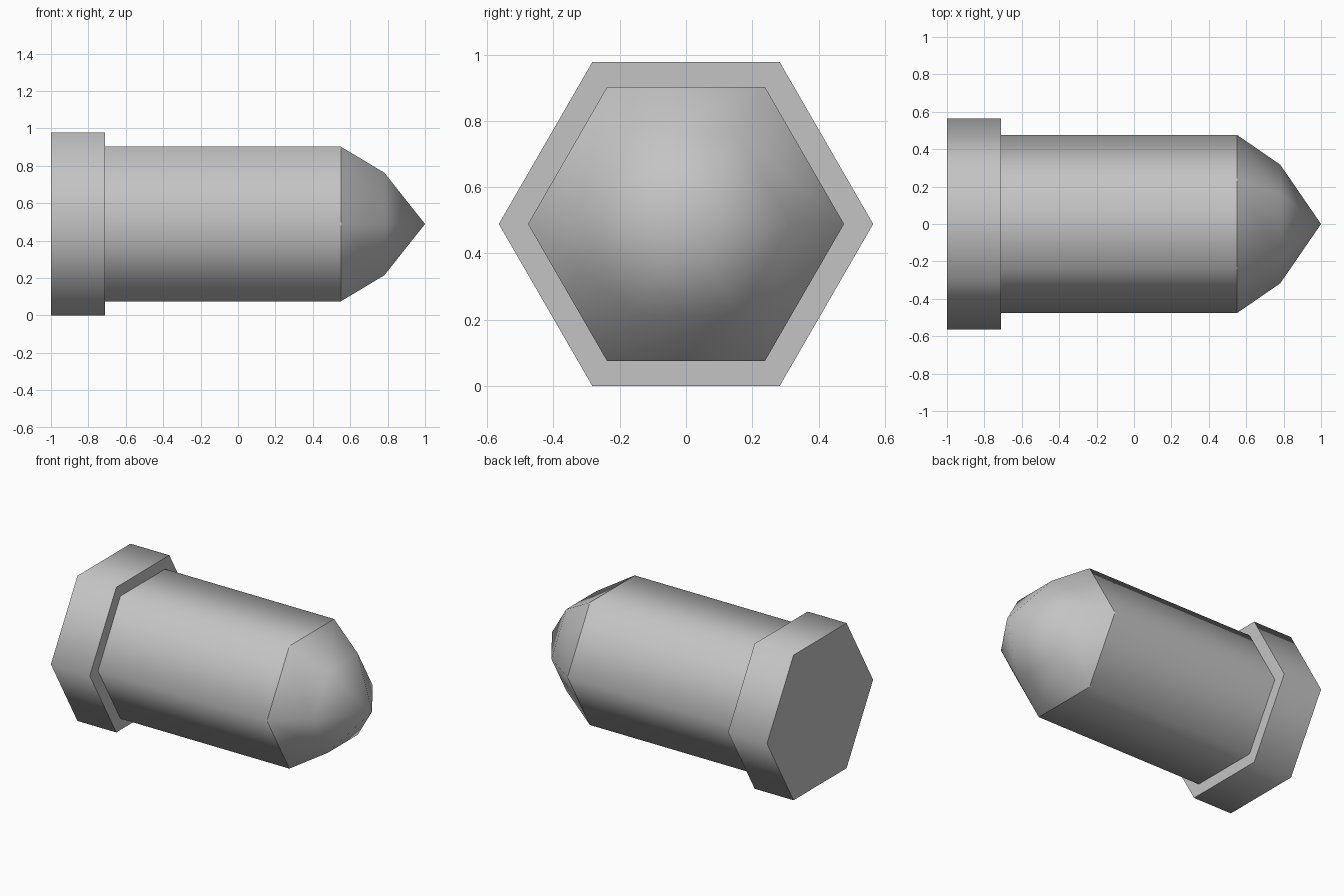
import bpy
import bmesh
import math

if "Cube" in bpy.data.objects:
    bpy.data.objects.remove(bpy.data.objects["Cube"], do_unlink=True)

SIDES = 6
AXIS_Z = 0.489      # height of the long axis
COLLAR_R = 0.565
BODY_R = 0.477

metal = bpy.data.materials.new("plain_grey")
metal.use_nodes = True
grey = (0.55, 0.55, 0.55, 1)
metal.diffuse_color = grey
metal.node_tree.nodes["Principled BSDF"].inputs["Base Color"].default_value = grey


def hex_part(name, profile):
    """Sweep (x, radius) points around the long axis with smooth sides."""
    bm = bmesh.new()
    rings = []
    for x, r in profile:
        count = SIDES if r > 0 else 1
        angles = [2 * math.pi * i / SIDES for i in range(count)]
        rings.append([bm.verts.new((x, r * math.cos(a), AXIS_Z + r * math.sin(a)))
                      for a in angles])
    for (p, q), a, b in zip(zip(profile, profile[1:]), rings, rings[1:]):
        upright = p[0] == q[0]
        for i in range(SIDES):
            j = (i + 1) % SIDES
            corners = [a[i % len(a)], a[j % len(a)], b[j % len(b)], b[i % len(b)]]
            face = bm.faces.new(list(dict.fromkeys(corners)))
            face.smooth = not upright
    # Sharp rims wherever a flat end meets the smooth sides
    for edge in bm.edges:
        flats = {f.smooth for f in edge.link_faces}
        edge.smooth = len(flats) == 1
    bmesh.ops.recalc_face_normals(bm, faces=bm.faces)
    # Open strips: make every face look away from the axis
    for face in bm.faces:
        c = face.calc_center_median()
        out = face.normal.y * c.y + face.normal.z * (c.z - AXIS_Z)
        if face.smooth and out < 0:
            face.normal_flip()
    mesh = bpy.data.meshes.new(name)
    bm.to_mesh(mesh)
    bm.free()
    mesh.materials.append(metal)
    obj = bpy.data.objects.new(name, mesh)
    bpy.context.collection.objects.link(obj)
    return obj


# Wide collar with a flat closed end and a shoulder around the body
hex_part("collar", [(-1, 0), (-1, COLLAR_R), (-0.71, COLLAR_R), (-0.71, BODY_R)])
# Long straight body
hex_part("body", [(-0.71, BODY_R), (0.55, BODY_R)])
# Two-step pointed nose
hex_part("nose", [(0.55, BODY_R), (0.782, 0.317), (1, 0)])
